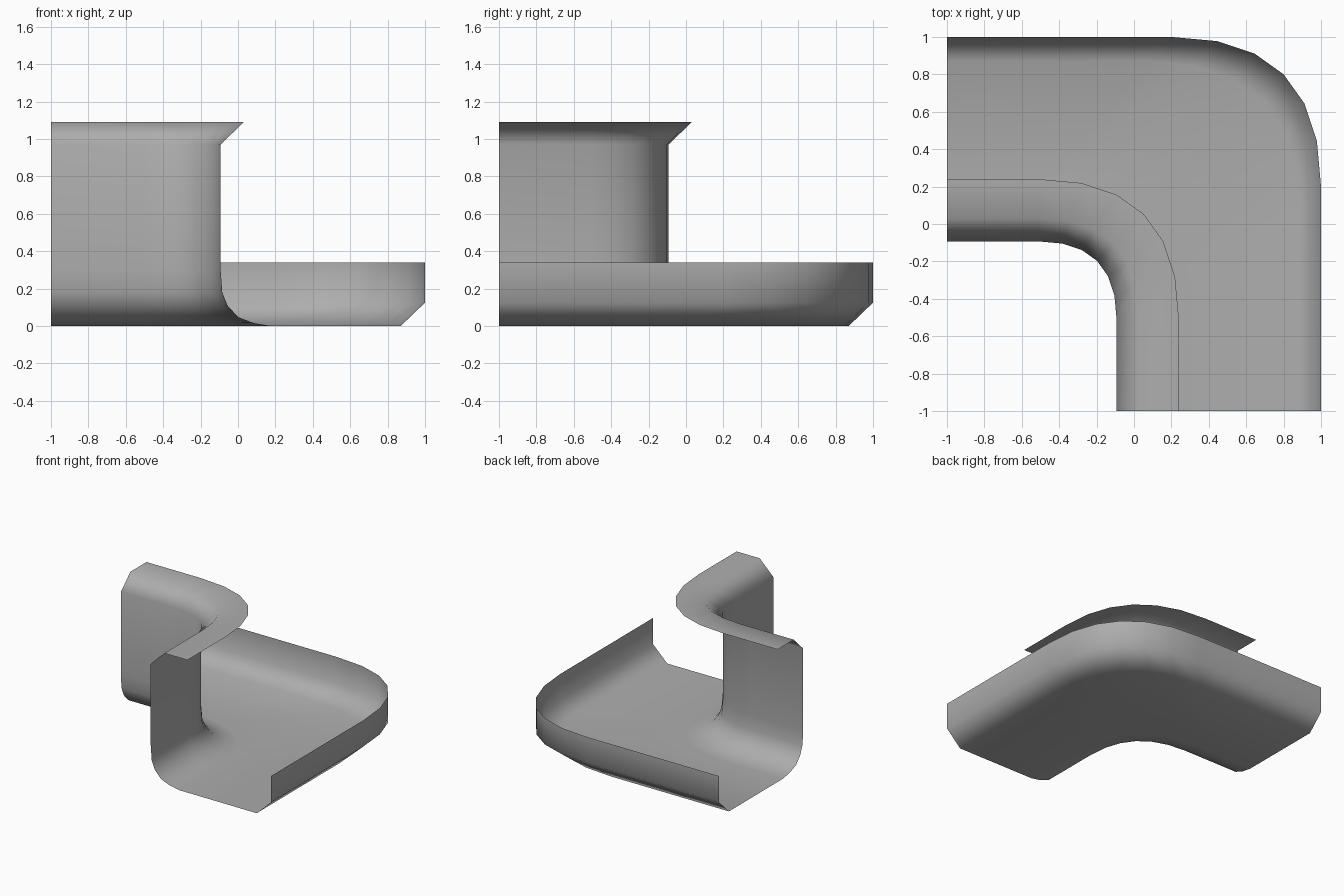
import bpy, bmesh

if "Cube" in bpy.data.objects:
    bpy.data.objects.remove(bpy.data.objects["Cube"])

# Cross-section (offset, height): outer rim, chamfer, floor, fillet, wall, flared lip, flat flange
PROFILE = [(1.0, 0.34), (1.0, 0.125), (0.87, 0.0), (0.17, 0.001), (0.083, 0.016),
           (0.0, 0.048), (-0.056, 0.11), (-0.084, 0.18), (-0.093, 0.30),
           (-0.093, 0.97), (0.03, 1.09), (0.24, 1.09)]
STEPS = 6


def corner_path(c):
    """Straight run, quadratic rounded corner, straight run at offset c."""
    s = max(c - 0.8, -0.51)
    e = c - s
    pts = [(c, -1.0)]
    for i in range(STEPS + 1):
        t = i / STEPS
        pts.append((c - e * t * t, c - e * (1 - t) ** 2))
    return pts + [(-1.0, c)]


# Corner trough: sweep the section around the bend as one open sheet
bm = bmesh.new()
rows = [[bm.verts.new((x, y, z)) for x, y in corner_path(c)] for c, z in PROFILE]
for a, b in zip(rows, rows[1:]):
    for i in range(len(a) - 1):
        bm.faces.new((a[i], a[i + 1], b[i + 1], b[i]))

mesh = bpy.data.meshes.new("corner_trough")
bm.to_mesh(mesh)
bm.free()
obj = bpy.data.objects.new("corner_trough", mesh)
bpy.context.collection.objects.link(obj)

# Dark grey finish
mat = bpy.data.materials.new("dark_grey")
mat.diffuse_color = (0.42, 0.42, 0.42, 1)
mat.use_nodes = True
mat.node_tree.nodes["Principled BSDF"].inputs["Base Color"].default_value = mat.diffuse_color
mesh.materials.append(mat)

# Soft shading across the chamfers and bends, with the large faces kept flat
bpy.context.view_layer.objects.active = obj
obj.select_set(True)
bpy.ops.object.shade_smooth_by_angle(angle=1.1)
weighted = obj.modifiers.new("weighted_normals", 'WEIGHTED_NORMAL')
weighted.keep_sharp = True
